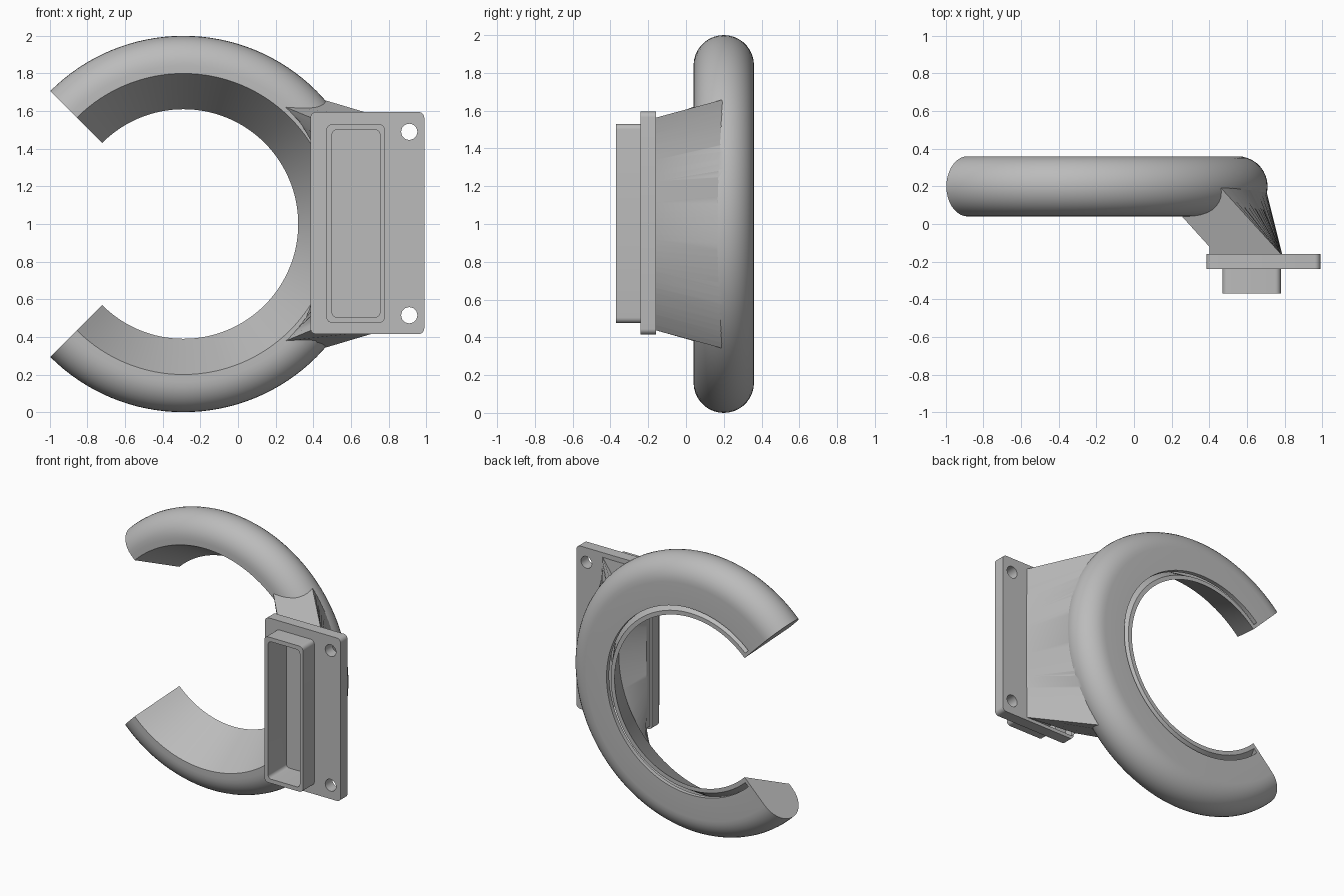
import bpy
import bmesh
from math import sin, cos, pi, radians

if "Cube" in bpy.data.objects:
    bpy.data.objects.remove(bpy.data.objects["Cube"], do_unlink=True)

CENTRE_X, CENTRE_Z = -0.29, 1.0

grey = bpy.data.materials.new("plain grey")
grey.use_nodes = True
grey.diffuse_color = (0.5, 0.5, 0.5, 1)
grey.node_tree.nodes["Principled BSDF"].inputs["Base Color"].default_value = (0.5, 0.5, 0.5, 1)


def loft(name, sections):
    """Skin a row of matching closed sections and cap both ends."""
    bm = bmesh.new()
    rows = [[bm.verts.new(p) for p in s] for s in sections]
    n = len(rows[0])
    for a, b in zip(rows, rows[1:]):
        for i in range(n):
            j = (i + 1) % n
            bm.faces.new((a[i], a[j], b[j], b[i]))
    bm.faces.new(rows[0])
    bm.faces.new(rows[-1])
    bmesh.ops.recalc_face_normals(bm, faces=bm.faces)
    mesh = bpy.data.meshes.new(name)
    bm.to_mesh(mesh)
    bm.free()
    mesh.materials.append(grey)
    obj = bpy.data.objects.new(name, mesh)
    bpy.context.collection.objects.link(obj)
    return obj


def polar(r, y, angle):
    return (CENTRE_X + r * cos(angle), y, CENTRE_Z + r * sin(angle))


def ring(name, profile, half_angle, steps=96):
    """Sweep an (r, y) profile around the ring axis."""
    angles = [half_angle * (2 * i / steps - 1) for i in range(steps + 1)]
    return loft(name, [[polar(r, y, a) for r, y in profile] for a in angles])


def round_nose(radius, steps=18):
    """Half circle from the front to the back of the tube."""
    return [(0.84 + radius * sin(pi * i / steps), 0.2 - radius * cos(pi * i / steps))
            for i in range(steps + 1)]


def rounded_bar(name, x0, x1, z0, z1, r, y0, y1, steps=6):
    """Rounded rectangle in x and z, extruded along y."""
    corners = [(x1 - r, z1 - r), (x0 + r, z1 - r), (x0 + r, z0 + r), (x1 - r, z0 + r)]
    outline = []
    for k, (cx, cz) in enumerate(corners):
        for i in range(steps + 1):
            a = pi / 2 * (k + i / steps)
            outline.append((cx + r * cos(a), cz + r * sin(a)))
    return loft(name, [[(x, y, z) for x, z in outline] for y in (y0, y1)])


def neck(name, inner, outer, plate, half_height, steps=40):
    """Blend from an arc on the ring to a straight edge at the flange."""
    sections = []
    for i in range(steps + 1):
        t = 2 * i / steps - 1
        s = [polar(r, y, radians(a) * t) for r, y, a in (inner, outer)]
        s += [(x, y, CENTRE_Z + half_height * t) for x, y in plate]
        sections.append(s)
    return loft(name, sections)


def combine(target, tool, operation):
    tool.hide_render = True
    mod = target.modifiers.new(operation.lower(), "BOOLEAN")
    mod.operation = operation
    mod.solver = "EXACT"
    mod.object = tool
    bpy.ops.object.select_all(action="DESELECT")
    bpy.context.view_layer.objects.active = target
    target.select_set(True)
    bpy.ops.object.modifier_apply(modifier=mod.name)
    bpy.data.objects.remove(tool, do_unlink=True)


# Open ring with a conical inner face
body = ring("ring_duct", [(0.61, 0.36), (0.80, 0.04)] + round_nose(0.16), radians(135))

# Neck, flange and inlet
combine(body, neck("neck", (0.82, 0.06, 50), (0.98, 0.23, 43),
                   [(0.79, -0.17), (0.40, -0.17), (0.40, -0.12)], 0.56), "UNION")
combine(body, rounded_bar("flange", 0.385, 0.99, 0.415, 1.595, 0.03, -0.24, -0.16), "UNION")
combine(body, rounded_bar("inlet", 0.47, 0.78, 0.475, 1.53, 0.03, -0.37, -0.20), "UNION")

# Hollow air channel, with the outlet slot at the back of the ring
hollow = [(0.634, 0.37), (0.818, 0.07)] + round_nose(0.13) + [(0.675, 0.33), (0.675, 0.37)]
combine(body, ring("ring_hollow", hollow, radians(133)), "DIFFERENCE")
combine(body, neck("neck_hollow", (0.84, 0.085, 47), (0.955, 0.2, 41),
                   [(0.752, -0.17), (0.502, -0.17)], 0.492), "DIFFERENCE")
combine(body, rounded_bar("inlet_hollow", 0.50, 0.754, 0.505, 1.50, 0.025, -0.40, -0.16),
        "DIFFERENCE")

# Screw holes
for z in (0.515, 1.49):
    combine(body, rounded_bar("screw_hole", 0.867, 0.953, z - 0.043, z + 0.043, 0.0429,
                              -0.3, -0.1), "DIFFERENCE")

bpy.ops.object.shade_smooth_by_angle(angle=radians(30))
